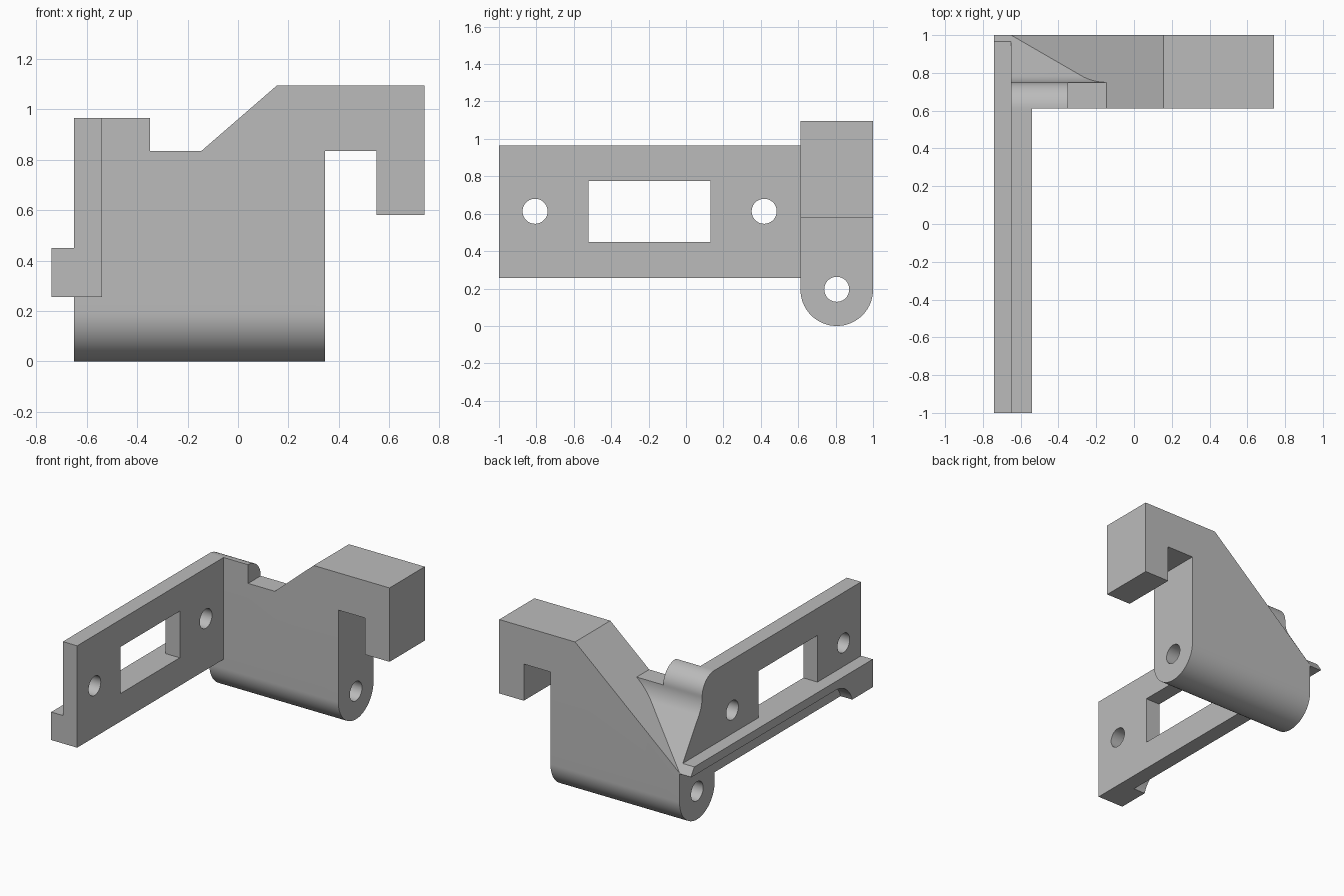
import bpy, bmesh, math
from mathutils import Vector

if "Cube" in bpy.data.objects:
    bpy.data.objects.remove(bpy.data.objects["Cube"])

grey = bpy.data.materials.new("plain grey")
grey.use_nodes = True
grey.diffuse_color = (0.5, 0.5, 0.5, 1)
grey.node_tree.nodes["Principled BSDF"].inputs["Base Color"].default_value = (0.5, 0.5, 0.5, 1)


def prism(name, outline, axis, start, end, keep_above=None):
    """Extrude an outline along x (points are y, z) or along y (points are x, z)."""
    bm = bmesh.new()
    place = (lambda p: (start, p[0], p[1])) if axis == "x" else (lambda p: (p[0], start, p[1]))
    face = bm.faces.new([bm.verts.new(place(p)) for p in outline])
    out = bmesh.ops.extrude_face_region(bm, geom=[face])
    step = Vector((end - start, 0, 0) if axis == "x" else (0, end - start, 0))
    bmesh.ops.translate(bm, vec=step, verts=[v for v in out["geom"] if isinstance(v, bmesh.types.BMVert)])
    if keep_above:
        point, normal = keep_above
        bmesh.ops.bisect_plane(bm, geom=bm.verts[:] + bm.edges[:] + bm.faces[:], dist=1e-6,
                               plane_co=point, plane_no=normal, clear_inner=True)
        bmesh.ops.holes_fill(bm, edges=[e for e in bm.edges if e.is_boundary], sides=0)
    bmesh.ops.recalc_face_normals(bm, faces=bm.faces[:])
    mesh = bpy.data.meshes.new(name)
    bm.to_mesh(mesh)
    bm.free()
    mesh.materials.append(grey)
    obj = bpy.data.objects.new(name, mesh)
    bpy.context.collection.objects.link(obj)
    return obj


def arc(cy, cz, ry, rz, a0, a1, n=20):
    angles = [math.radians(a0 + (a1 - a0) * i / n) for i in range(n + 1)]
    return [(cy + ry * math.cos(a), cz + rz * math.sin(a)) for a in angles]


def combine(obj, tool, operation):
    """Apply a boolean and discard the tool."""
    mod = obj.modifiers.new("shape", "BOOLEAN")
    mod.operation, mod.object, mod.solver = operation, tool, "EXACT"
    bpy.context.view_layer.update()
    mesh = bpy.data.meshes.new_from_object(obj.evaluated_get(bpy.context.evaluated_depsgraph_get()))
    obj.modifiers.clear()
    obj.data = mesh
    bpy.data.objects.remove(tool)


def round_cutter(y, z, r=0.067):
    return prism("hole_cutter", arc(y, z, r, r, 0, 350, 35), "x", -1, 1)


FRONT, BACK, WALL, R = 0.612, 1.0, -0.65, 0.194
MID = (FRONT + BACK) / 2

# Hook-shaped body
body = prism("hook_body", [
    (WALL, 0), (0.345, 0), (0.345, 0.835), (0.55, 0.835), (0.55, 0.58), (0.74, 0.58),
    (0.74, 1.095), (0.155, 1.095), (-0.145, 0.835), (-0.35, 0.835), (-0.35, 0.965),
    (WALL, 0.965)], "y", FRONT, BACK)

# Rounded underside of the body
rounded = prism("round_envelope", arc(MID, R, R, R, 180, 360, 48)
                + [(BACK, 1.3), (FRONT, 1.3)], "x", -1, 1)
combine(body, rounded, "INTERSECT")

# Scooped and sloped back shoulder
scoop = (arc(0.614, 0.835, 0.136, 0.13, 90, 0)
         + arc(0.96, 0.835, 0.21, 0.21, 180, 213.7, 12)[1:]
         + [(1.1, 0.247), (1.1, 1.3), (0.614, 1.3)])
slope = ((-0.145, 0, 0.835), (-0.26, 0, 0.3))
combine(body, prism("scoop_cutter", scoop, "x", -0.7, -0.145, slope), "DIFFERENCE")

# Pivot hole
combine(body, round_cutter(MID, R + 0.002), "DIFFERENCE")

# Mounting plate with window and screw holes
plate = prism("mounting_plate", [(-1, 0.255), (FRONT, 0.255), (FRONT, 0.965), (-1, 0.965)],
              "x", WALL, -0.54)
window = [(-0.52, 0.45), (0.13, 0.45), (0.13, 0.775), (-0.52, 0.775)]
combine(plate, prism("window_cutter", window, "x", -1, 1), "DIFFERENCE")
for y in (-0.807, 0.418):
    combine(plate, round_cutter(y, 0.613), "DIFFERENCE")

# Outer ledge with its underside cleared
ledge = prism("outer_ledge", [(-1, 0.255), (-1, 0.45), (0.965, 0.45), (BACK, 0.397), (BACK, 0.39)]
              + arc(-0.59, 0.197, 0.193, 0.193, 90, 162.5), "x", -0.74, WALL)

# Smooth curved faces, keep edges sharp
for obj in (body, plate, ledge):
    bpy.ops.object.select_all(action="DESELECT")
    obj.select_set(True)
    bpy.context.view_layer.objects.active = obj
    bpy.ops.object.shade_smooth_by_angle(angle=math.radians(25))
